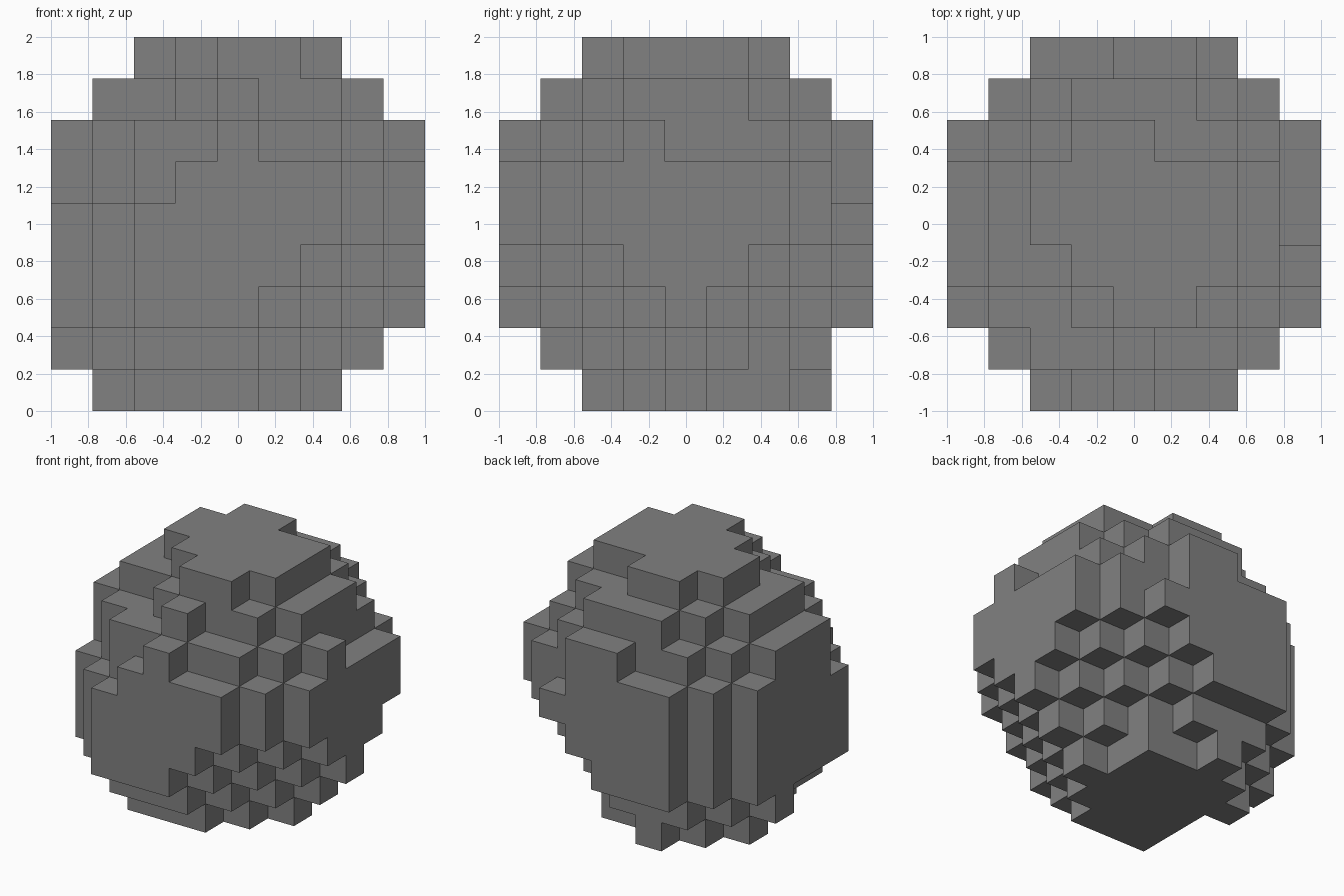
import bpy
import bmesh
from mathutils import Vector

cube = bpy.data.objects.get("Cube")
if cube:
    bpy.data.objects.remove(cube, do_unlink=True)

HALF = 4                      # cells from the middle to each side
CELL = 2 / (2 * HALF + 1)

# How far each corner of the boulder bulges: (x > 0, y > 0, z > 0) -> limit
BULGE = {
    (False, False, False): 8, (False, True, False): 8,
    (True, False, False): 6, (True, True, False): 6,
    (False, False, True): 6, (False, True, True): 7,
    (True, False, True): 7, (True, True, True): 7,
}
# Single blocks that make the surface irregular
CHIPPED = {(1, -4, 2), (4, 0, 2), (4, 1, 2), (-1, 4, 2),
           (2, 4, 1), (1, -3, 3), (1, 2, 4)}
LUMPS = {(-2, -3, 2), (-3, -2, 2), (-4, -1, 2), (-3, -1, 3),
         (-4, 1, -3), (-3, 1, -4), (1, 2, -4), (-1, 3, -4)}


def is_rock(cell):
    """Chamfered cube with cut corners, plus lumps and chips."""
    if cell in LUMPS:
        return True
    if cell in CHIPPED:
        return False
    x, y, z = (abs(c) for c in cell)
    edges_ok = max(x + y, y + z, x + z) <= 6
    return edges_ok and x + y + z <= BULGE[tuple(c > 0 for c in cell)]


span = range(-HALF, HALF + 1)
cells = {(x, y, z) for x in span for y in span for z in span if is_rock((x, y, z))}

# Outer skin of the blocks
bm = bmesh.new()
corners = {}


def corner(point):
    key = tuple(round(2 * c) for c in point)
    if key not in corners:
        corners[key] = bm.verts.new(point * CELL + Vector((0, 0, 1)))
    return corners[key]


def add_side(cell, axis, sign):
    b, c = (axis + 1) % 3, (axis + 2) % 3
    quad = []
    for db, dc in ((-1, -1), (1, -1), (1, 1), (-1, 1)):
        p = Vector(cell)
        p[axis] += sign / 2
        p[b] += db / 2
        p[c] += dc / 2
        quad.append(corner(p))
    bm.faces.new(quad if sign > 0 else quad[::-1])


for cell in sorted(cells):
    for axis in range(3):
        for sign in (-1, 1):
            neighbour = list(cell)
            neighbour[axis] += sign
            if tuple(neighbour) not in cells:
                add_side(cell, axis, sign)

# Merge the flat areas into single faces
bmesh.ops.dissolve_limit(bm, angle_limit=0.01, verts=bm.verts[:], edges=bm.edges[:])

mesh = bpy.data.meshes.new("boulder")
bm.to_mesh(mesh)
bm.free()
boulder = bpy.data.objects.new("boulder", mesh)
bpy.context.collection.objects.link(boulder)

# Stone colour
stone = bpy.data.materials.new("stone grey")
stone.use_nodes = True
grey = (0.22, 0.22, 0.22, 1)
stone.diffuse_color = grey
stone.node_tree.nodes["Principled BSDF"].inputs["Base Color"].default_value = grey
mesh.materials.append(stone)
